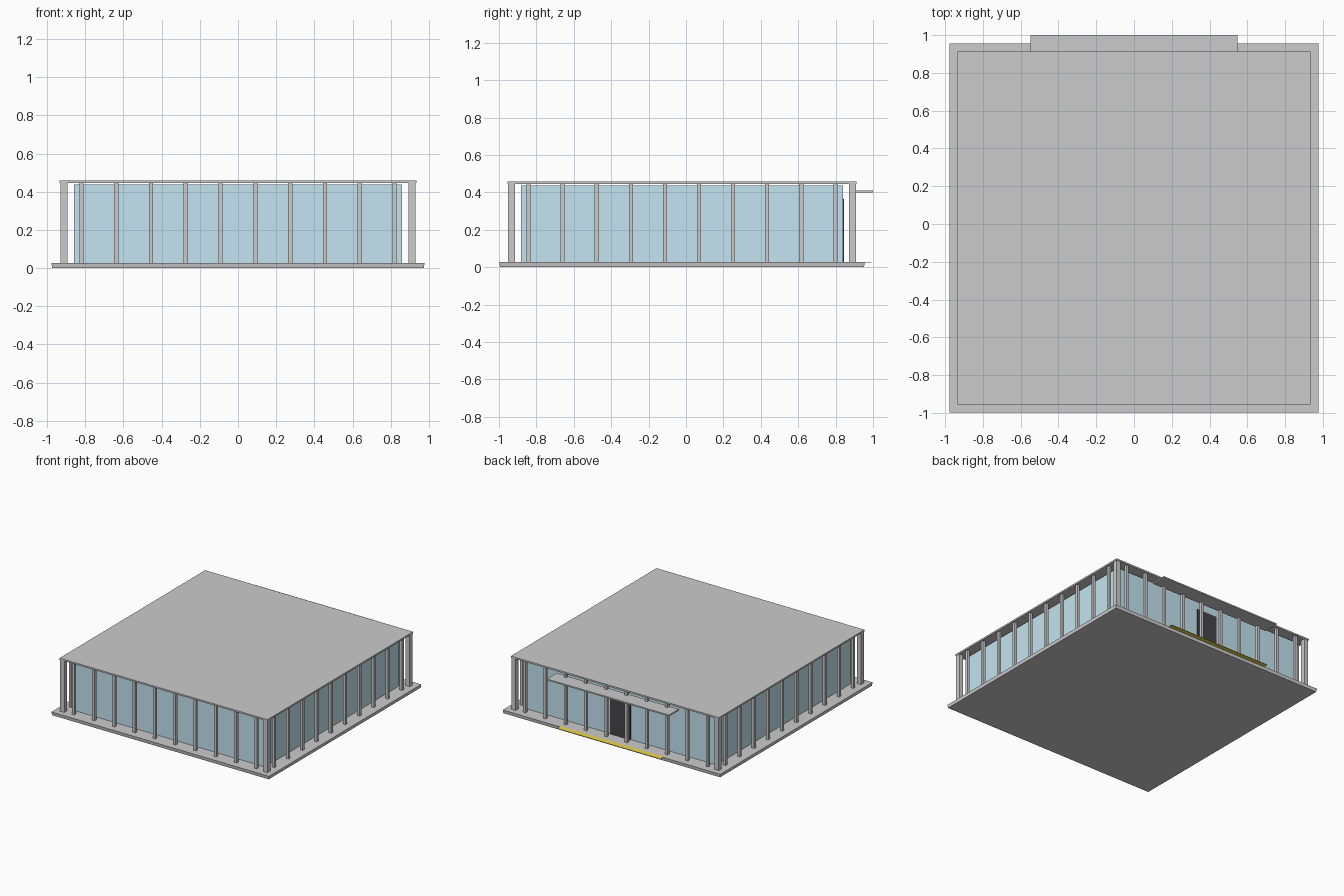
import bpy, bmesh

if "Cube" in bpy.data.objects:
    bpy.data.objects.remove(bpy.data.objects["Cube"])

CY = -0.0215           # centre of the square building in y
BASE_TOP, ROOF_BOTTOM, ROOF_TOP = 0.027, 0.446, 0.459


def material(name, color):
    m = bpy.data.materials.new(name)
    m.diffuse_color = (*color, 1)
    m.use_nodes = True
    m.node_tree.nodes["Principled BSDF"].inputs["Base Color"].default_value = m.diffuse_color
    return m


glass = material("glass_blue", (0.55, 0.78, 0.88))
dark = material("door_dark", (0.06, 0.06, 0.065))
yellow = material("paving_yellow", (0.85, 0.68, 0.08))


def box(name, x0, x1, y0, y1, z0, z1, mat=None, taper=1.0):
    """Axis-aligned box; taper scales the lower face."""
    cx, cy = (x0 + x1) / 2, (y0 + y1) / 2
    bm = bmesh.new()
    bmesh.ops.create_cube(bm, size=1)
    for v in bm.verts:
        s = taper if v.co.z < 0 else 1.0
        v.co.x *= (x1 - x0) * s
        v.co.y *= (y1 - y0) * s
        v.co.z *= z1 - z0
    me = bpy.data.meshes.new(name)
    bm.to_mesh(me)
    bm.free()
    ob = bpy.data.objects.new(name, me)
    ob.location = (cx, cy, (z0 + z1) / 2)
    bpy.context.collection.objects.link(ob)
    if mat:
        me.materials.append(mat)
    return ob


def column(name, x, y, w):
    h = w / 2
    box(name, x - h, x + h, CY + y - h, CY + y + h, BASE_TOP, ROOF_BOTTOM)


# floor slab and roof slab
box("floor_slab", -0.977, 0.977, CY - 0.977, CY + 0.977, 0, BASE_TOP, taper=0.996)
box("roof_slab", -0.934, 0.934, CY - 0.934, CY + 0.934, ROOF_BOTTOM, ROOF_TOP)

# glazed walls
G, T, GT = 0.86, 0.006, 0.437
for s, side in ((-1, "a"), (1, "b")):
    lo, hi = sorted((s * G, s * (G - T)))
    box("glass_wall_x_" + side, lo, hi, CY - G, CY + G, BASE_TOP, GT, glass)
    box("glass_wall_y_" + side, -G + T, G - T, CY + lo, CY + hi, BASE_TOP, GT, glass)

# corner columns and ten slim columns along every side
P = 0.912
for sx in (-1, 1):
    for sy in (-1, 1):
        column("corner_column", sx * P, sy * P, 0.037)
for i in range(10):
    t = -0.82 + i * 1.64 / 9
    for s in (-1, 1):
        column("slim_column", t, s * P, 0.022)
        column("slim_column", s * P, t, 0.022)

# rear entrance: canopy threaded by the columns, door, paving strip
box("entrance_canopy", -0.548, 0.548, 0.875, 1.0, 0.399, 0.41)
box("entrance_door", -0.092, 0.092, CY + G, CY + G + 0.007, BASE_TOP, 0.365, dark)
box("paving_strip", -0.465, 0.465, 0.945, 0.992, 0.0245, 0.028, yellow)
